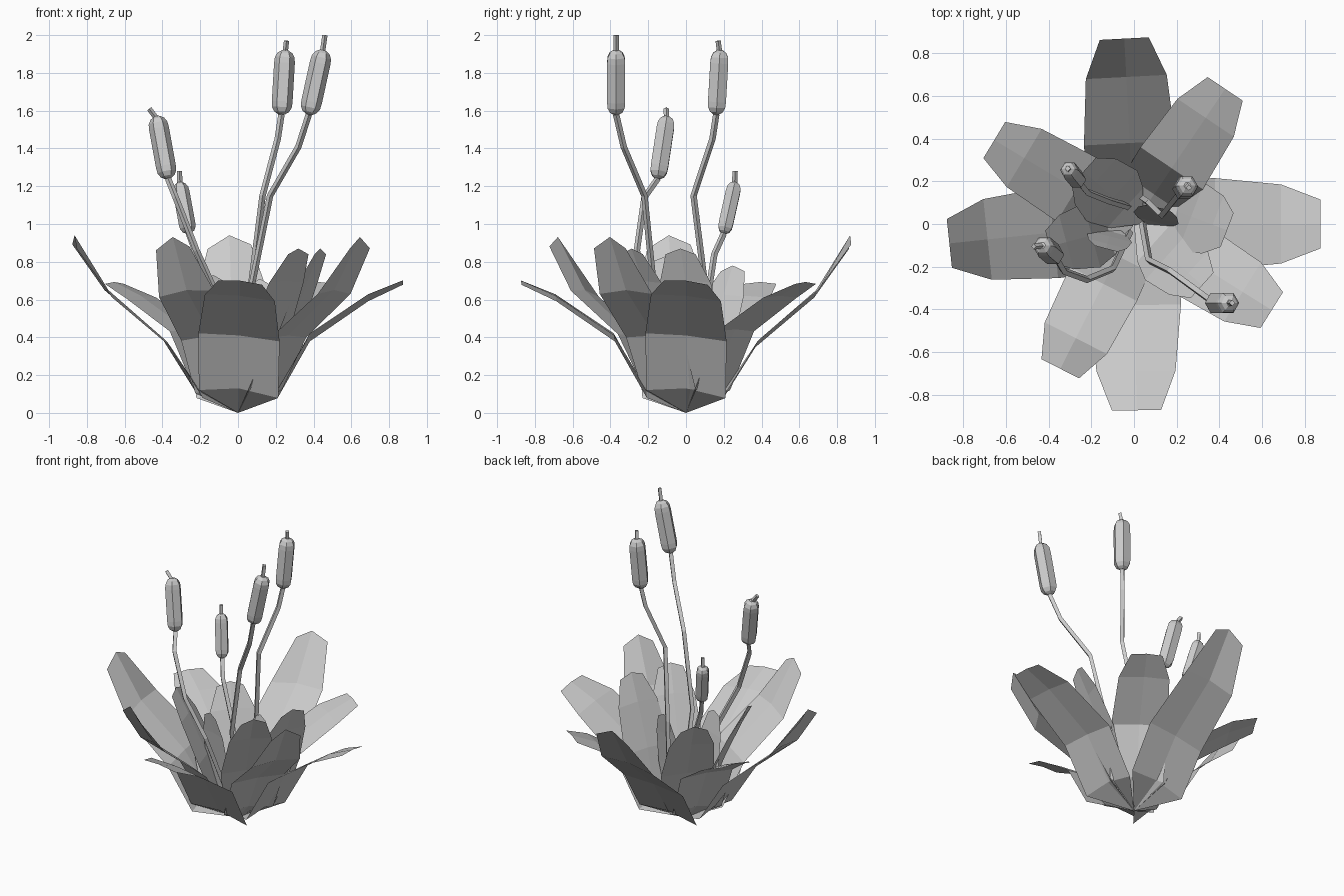
import bpy, bmesh, math
from mathutils import Vector

if "Cube" in bpy.data.objects:
    bpy.data.objects.remove(bpy.data.objects["Cube"])


def finish(bm, name):
    bmesh.ops.recalc_face_normals(bm, faces=bm.faces)
    me = bpy.data.meshes.new(name)
    bm.to_mesh(me)
    bm.free()
    ob = bpy.data.objects.new(name, me)
    bpy.context.collection.objects.link(ob)
    return ob


def leaf(name, azimuth, rows, origin=(0, 0, 0), roll=0.0):
    """Folded leaf: rows of (radius, height, width, midrib lift)."""
    bm = bmesh.new()
    a = math.radians(azimuth)
    out = Vector((math.cos(a), math.sin(a), 0))
    side = Vector((-math.sin(a), math.cos(a), 0))
    base = Vector(origin)
    root = bm.verts.new(base)
    prev = None
    for r, z, w, lift in rows:
        row = []
        for s in (-0.5, 0, 0.5):
            h = z + s * w * roll + (lift if s == 0 else 0)
            row.append(bm.verts.new(base + out * r + side * s * w + Vector((0, 0, h - base.z))))
        for i in (0, 1):
            if prev:
                bm.faces.new((prev[i], prev[i + 1], row[i + 1], row[i]))
            else:
                bm.faces.new((root, row[i + 1], row[i]))
        prev = row
    finish(bm, name)


def tube(name, points, radii, sides=6):
    """Rings of given radii swept along a path, capped at both ends."""
    bm = bmesh.new()
    pts = [Vector(p) for p in points]
    rings = []
    for i, p in enumerate(pts):
        t = (pts[min(i + 1, len(pts) - 1)] - pts[max(i - 1, 0)]).normalized()
        u = Vector((0, 1, 0)).cross(t).normalized()
        v = t.cross(u)
        angles = [2 * math.pi * k / sides for k in range(sides)]
        rings.append([bm.verts.new(p + (u * math.cos(q) + v * math.sin(q)) * radii[i])
                      for q in angles])
    for lo, hi in zip(rings, rings[1:]):
        for k in range(sides):
            n = (k + 1) % sides
            bm.faces.new((lo[k], lo[n], hi[n], hi[k]))
    bm.faces.new(rings[0][::-1])
    bm.faces.new(rings[-1])
    finish(bm, name)


# Outer leaves: alternate low and raised tips, four large and four smaller
low = [(0.21, 0.10, 0.42, 0.03), (0.38, 0.40, 0.43, 0.01),
       (0.69, 0.61, 0.37, 0.01), (0.873, 0.69, 0.23, 0.01)]
high = [(0.21, 0.10, 0.42, 0.03), (0.38, 0.37, 0.43, 0.01),
        (0.69, 0.63, 0.38, 0.02), (0.87, 0.88, 0.23, 0.06)]


def shrink(rows):
    """Smaller copy whose lower half tucks inside the large leaves."""
    scale = [(0.80, 1.2, 0.80), (0.83, 1.08, 0.82), (0.87, 1, 0.86), (0.875, 0.99, 0.86)]
    return [(r * kr, z * kz, w * kw, l)
            for (r, z, w, l), (kr, kz, kw) in zip(rows, scale)]


for i, (az, rows) in enumerate([(0, low), (270.8, low), (93, high), (186, high)]):
    leaf(f"outer_leaf_{i + 1}", az, rows, roll=-0.1)
for i, (az, rows, roll) in enumerate([(56, low, 0.0), (149, low, 0.0),
                                      (328, high, 0.0), (243, high, 0.1)]):
    leaf(f"middle_leaf_{i + 1}", az, shrink(rows), roll=roll)

# Inner leaves: (azimuth, reach, tip height, width, base x, base y)
inner = [(195, 0.41, 0.82, 0.31, 0, 0), (138, 0.37, 0.77, 0.34, 0.04, 0.0),
         (-21, 0.36, 0.86, 0.34, 0.10, 0.10), (-42, 0.43, 0.86, 0.32, 0, 0),
         (255, 0.12, 0.72, 0.22, -0.10, 0.0), (75, 0.10, 0.70, 0.22, 0.09, -0.02)]
for i, (az, reach, top, w, bx, by) in enumerate(inner):
    leaf(f"inner_leaf_{i + 1}", az,
         [(reach * 0.3, 0.16, w * 0.75, 0), (reach * 0.5, top * 0.48, w, 0.01),
          (reach * 0.8, top * 0.8, w * 0.85, 0.01), (reach, top - 0.02, w * 0.5, 0.03)],
         origin=(bx, by, 0.06))

# Reeds: stem path up to the head, head top, tip, head radius
reeds = [
    ([(0.04, 0.0, 0.1), (0.07, -0.17, 0.66), (0.17, -0.22, 1.15), (0.32, -0.33, 1.41)],
     (0.375, -0.37, 1.58), (0.45, -0.37, 1.92), (0.46, -0.37, 2.0), 0.055),
    ([(0.04, 0.12, 0.1), (0.07, 0.10, 0.68), (0.13, 0.04, 1.15), (0.21, 0.14, 1.45)],
     (0.23, 0.16, 1.58), (0.25, 0.18, 1.92), (0.257, 0.17, 1.97), 0.055),
    ([(-0.02, -0.04, 0.1), (-0.10, -0.21, 0.6), (-0.22, -0.26, 0.86), (-0.33, -0.22, 1.14)],
     (-0.37, -0.15, 1.24), (-0.43, -0.10, 1.57), (-0.47, -0.105, 1.61), 0.053),
    ([(-0.02, 0.08, 0.1), (-0.12, 0.11, 0.58), (-0.22, 0.15, 0.84)],
     (-0.26, 0.20, 0.95), (-0.31, 0.26, 1.22), (-0.31, 0.26, 1.28), 0.044),
]
profile = [(0, 0.3), (0.04, 0.7), (0.11, 0.95), (0.2, 1), (0.8, 1),
           (0.89, 0.95), (0.96, 0.7), (1, 0.3)]
for i, (path, bottom, top, tip, rad) in enumerate(reeds):
    b, t = Vector(bottom), Vector(top)
    tube(f"stem_{i + 1}", path + [bottom], [0.017] * (len(path) + 1), 4)
    tube(f"seed_head_{i + 1}", [b.lerp(t, f) for f, _ in profile],
         [rad * k for _, k in profile], 6)
    tube(f"head_tip_{i + 1}", [t.lerp(b, 0.05), tip], [0.014, 0.014], 4)
